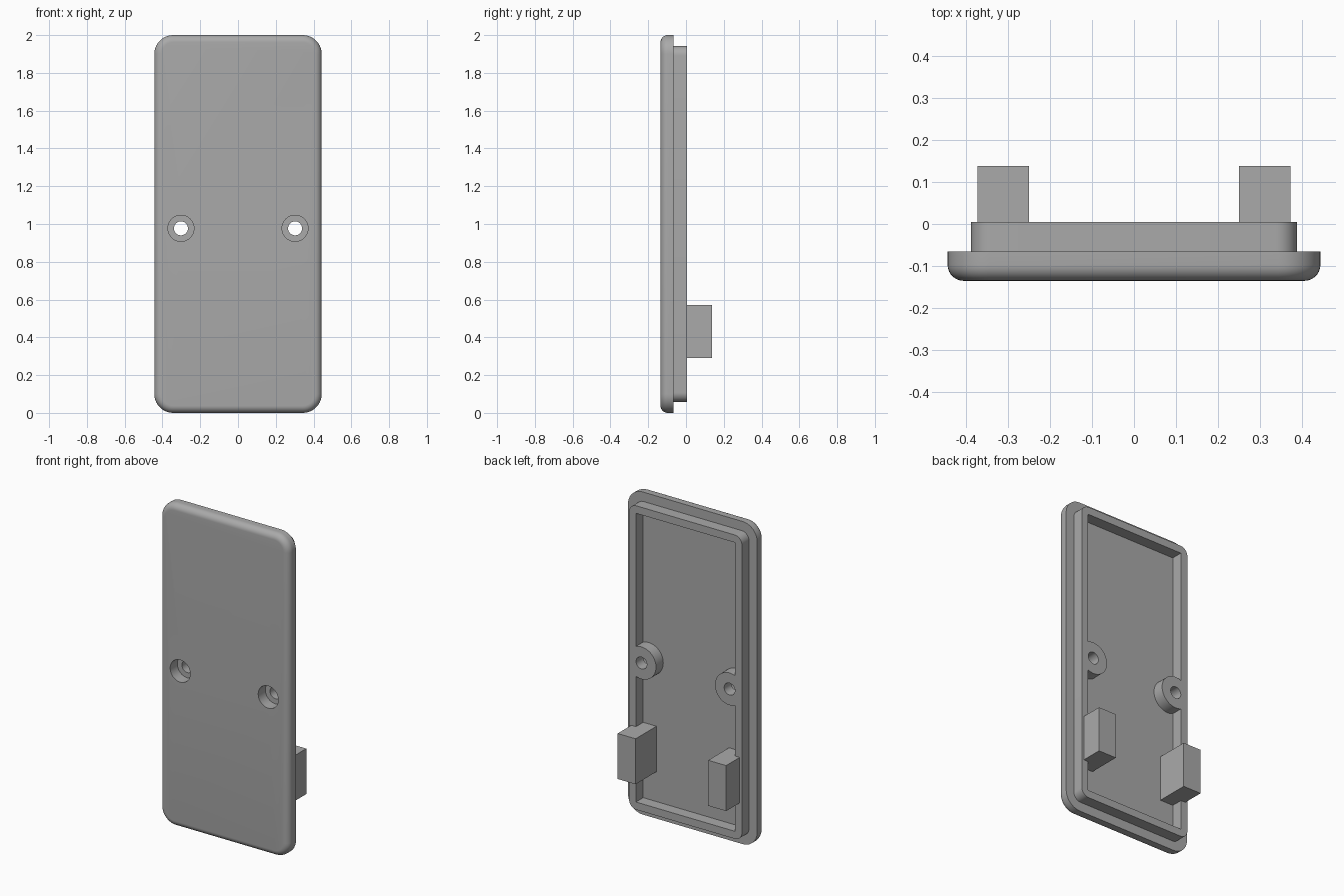
import bpy, bmesh
from math import sin, cos, pi, radians
from mathutils import Matrix

if "Cube" in bpy.data.objects:
    bpy.data.objects.remove(bpy.data.objects["Cube"])

grey = bpy.data.materials.new("plain grey")
grey.use_nodes = True
colour = (0.4, 0.4, 0.4, 1)
grey.diffuse_color = colour
grey.node_tree.nodes["Principled BSDF"].inputs["Base Color"].default_value = colour

MID_Z, STEP_Y, RIM_Y = 1.0, -0.065, 0.005
HOLE_X, HOLE_Z = 0.302, 0.977


def finish(name, bm):
    bmesh.ops.recalc_face_normals(bm, faces=bm.faces)
    mesh = bpy.data.meshes.new(name)
    bm.to_mesh(mesh)
    bm.free()
    mesh.materials.append(grey)
    ob = bpy.data.objects.new(name, mesh)
    bpy.context.collection.objects.link(ob)
    return ob


def rounded_slab(name, half_x, half_z, radius, rings, steps=10):
    """Loft rounded rectangles; each ring is (inset, y)."""
    bm = bmesh.new()
    loops = []
    for inset, y in rings:
        loop = []
        for corner, (sx, sz) in enumerate([(1, 1), (-1, 1), (-1, -1), (1, -1)]):
            for i in range(steps + 1):
                a = (corner + i / steps) * pi / 2
                x = sx * (half_x - radius) + (radius - inset) * cos(a)
                z = sz * (half_z - radius) + (radius - inset) * sin(a)
                loop.append(bm.verts.new((x, y, MID_Z + z)))
        loops.append(loop)
    for a, b in zip(loops, loops[1:]):
        for i in range(len(a)):
            j = (i + 1) % len(a)
            bm.faces.new((a[i], a[j], b[j], b[i]))
    bm.faces.new(loops[0])
    bm.faces.new(loops[-1])
    return finish(name, bm)


def box(name, x0, x1, y0, y1, z0, z1):
    bm = bmesh.new()
    bmesh.ops.create_cube(bm, size=1)
    bmesh.ops.scale(bm, vec=(x1 - x0, y1 - y0, z1 - z0), verts=bm.verts)
    bmesh.ops.translate(bm, vec=((x0 + x1) / 2, (y0 + y1) / 2, (z0 + z1) / 2), verts=bm.verts)
    return finish(name, bm)


def cylinder(name, x, radius, y0, y1):
    bm = bmesh.new()
    place = Matrix.Translation((x, (y0 + y1) / 2, HOLE_Z)) @ Matrix.Rotation(pi / 2, 4, "X")
    bmesh.ops.create_cone(bm, cap_ends=True, segments=48, radius1=radius, radius2=radius,
                          depth=y1 - y0, matrix=place)
    return finish(name, bm)


def combine(target, tool, operation):
    mod = target.modifiers.new(operation.lower(), "BOOLEAN")
    mod.operation, mod.solver, mod.object = operation, "EXACT", tool
    bpy.context.view_layer.objects.active = target
    bpy.ops.object.modifier_apply(modifier=mod.name)
    bpy.data.objects.remove(tool)


# Cover plate with a rounded front edge
R = 0.038
edge = [(R * (1 - sin(a)), -0.135 + R * (1 - cos(a))) for a in (i * pi / 16 for i in range(9))]
cover = rounded_slab("cover_plate", 0.443, 1.0, 0.1, edge + [(0, STEP_Y)])

# Raised locating rim on the back
rim = rounded_slab("rim", 0.387, 0.942, 0.05, [(0, -0.085), (0, RIM_Y)])
combine(cover, rim, "UNION")

# Pocket inside the rim, leaving a round screw boss on each side
pocket = box("pocket", -0.34, 0.34, STEP_Y - 0.001, 0.1, MID_Z - 0.895, MID_Z + 0.895)
for side in (-1, 1):
    combine(pocket, cylinder("boss", side * HOLE_X, 0.1, -0.2, RIM_Y), "DIFFERENCE")
# The pocket tool is trimmed level with the rim
combine(pocket, box("trim", -1, 1, RIM_Y + 0.001, 0.3, 0, 2), "DIFFERENCE")
combine(cover, pocket, "DIFFERENCE")

# Counterbored screw holes
for side in (-1, 1):
    combine(cover, cylinder("hole", side * HOLE_X, 0.037, -0.3, 0.3), "DIFFERENCE")
    combine(cover, cylinder("counterbore", side * HOLE_X, 0.069, -0.3, -0.065), "DIFFERENCE")

# Smooth the round edges, keep the corners sharp
bpy.ops.object.select_all(action="DESELECT")
cover.select_set(True)
bpy.context.view_layer.objects.active = cover
bpy.ops.object.shade_smooth_by_angle(angle=radians(30))

# Retaining blocks standing on the pocket floor
for side, name in ((1, "left_block"), (-1, "right_block")):
    x0, x1 = sorted((side * 0.249, side * 0.372))
    box(name, x0, x1, STEP_Y - 0.005, 0.138, 0.29, 0.572)
